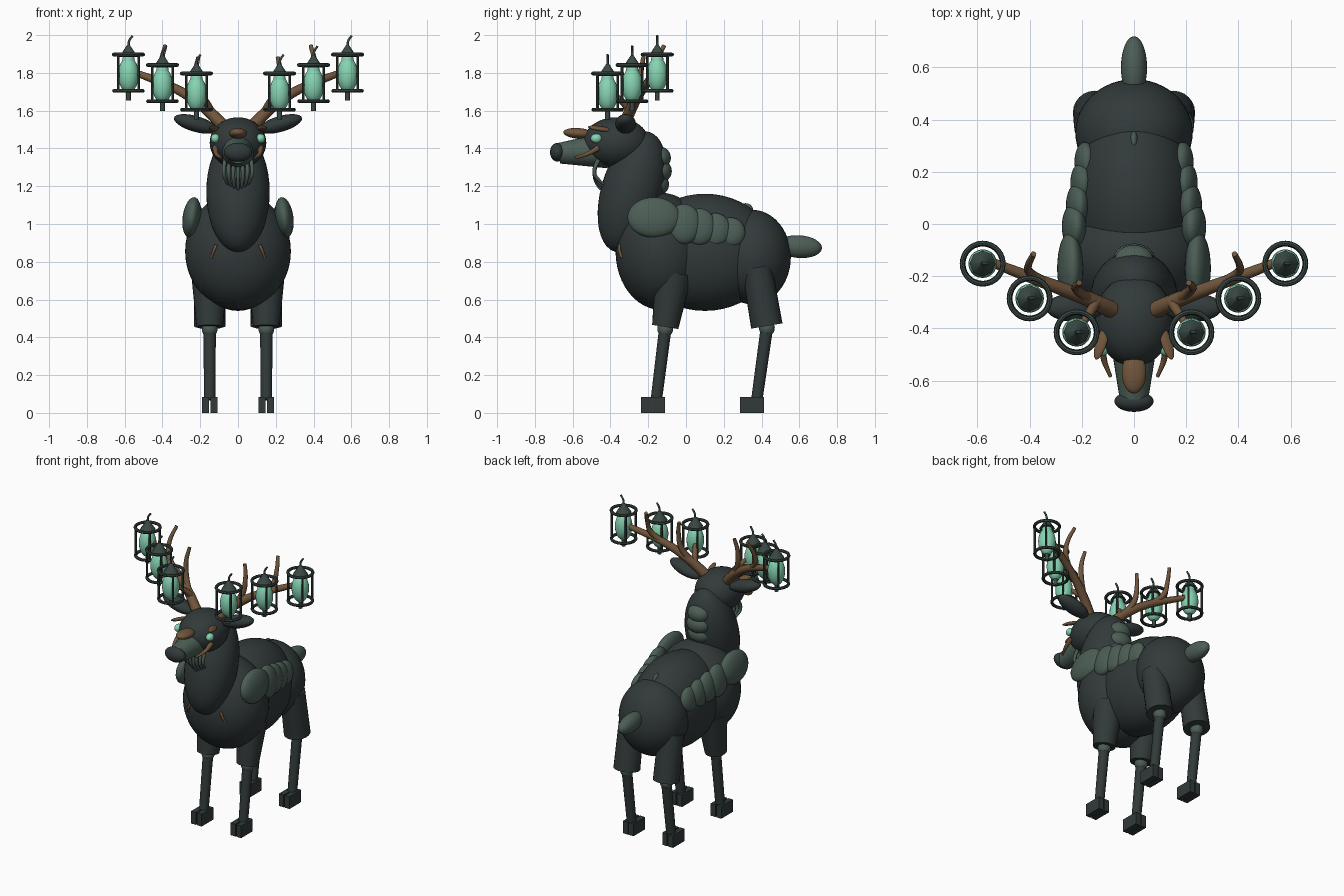
import bpy, bmesh, math
from mathutils import Vector, Matrix, Euler

if "Cube" in bpy.data.objects:
    bpy.data.objects.remove(bpy.data.objects["Cube"])


def material(name, r, g, b):
    m = bpy.data.materials.new(name)
    m.diffuse_color = (r, g, b, 1)
    m.use_nodes = True
    m.node_tree.nodes["Principled BSDF"].inputs["Base Color"].default_value = m.diffuse_color
    return m


HIDE = material("dark_hide", 0.032, 0.042, 0.042)
MOSS = material("moss", 0.072, 0.112, 0.092)
HORN = material("horn_brown", 0.165, 0.092, 0.045)
GLOW = material("glow_green", 0.24, 0.66, 0.45)
IRON = material("lantern_iron", 0.042, 0.066, 0.058)


def finish(name, bm, mat):
    me = bpy.data.meshes.new(name)
    bmesh.ops.recalc_face_normals(bm, faces=bm.faces)
    bm.to_mesh(me)
    bm.free()
    me.materials.append(mat)
    ob = bpy.data.objects.new(name, me)
    bpy.context.collection.objects.link(ob)
    smooth(ob)
    return ob


def smooth(ob):
    bpy.ops.object.select_all(action='DESELECT')
    ob.select_set(True)
    bpy.context.view_layer.objects.active = ob
    bpy.ops.object.shade_smooth_by_angle(angle=math.radians(40))


def ellipsoid(name, loc, radii, mat, rot=(0, 0, 0), seg=32):
    bm = bmesh.new()
    m = (Matrix.Translation(loc) @ Euler([math.radians(a) for a in rot]).to_matrix().to_4x4()
         @ Matrix.Diagonal((*radii, 1)))
    bmesh.ops.create_uvsphere(bm, u_segments=seg, v_segments=seg // 2, radius=1, matrix=m)
    return finish(name, bm, mat)


def cone(name, a, b, ra, rb, mat, seg=20):
    a, b = Vector(a), Vector(b)
    d = b - a
    m = Matrix.Translation((a + b) / 2) @ d.to_track_quat('Z', 'Y').to_matrix().to_4x4()
    bm = bmesh.new()
    bmesh.ops.create_cone(bm, cap_ends=True, segments=seg, radius1=ra, radius2=rb,
                          depth=d.length, matrix=m)
    return finish(name, bm, mat)


def box(name, loc, size, mat):
    bm = bmesh.new()
    bmesh.ops.create_cube(bm, size=1, matrix=Matrix.Translation(loc) @ Matrix.Diagonal((*size, 1)))
    return finish(name, bm, mat)


def tube(name, pts, r0, r1, mat):
    cu = bpy.data.curves.new(name, 'CURVE')
    cu.dimensions = '3D'
    cu.bevel_depth = 1
    cu.bevel_resolution = 3
    cu.resolution_u = 6
    cu.use_fill_caps = True
    sp = cu.splines.new('BEZIER')
    sp.bezier_points.add(len(pts) - 1)
    for i, (bp, p) in enumerate(zip(sp.bezier_points, pts)):
        bp.co = p
        bp.handle_left_type = bp.handle_right_type = 'AUTO'
        bp.radius = r0 + (r1 - r0) * i / (len(pts) - 1)
    cu.materials.append(mat)
    ob = bpy.data.objects.new(name, cu)
    bpy.context.collection.objects.link(ob)
    bpy.ops.object.select_all(action='DESELECT')
    ob.select_set(True)
    bpy.context.view_layer.objects.active = ob
    bpy.ops.object.convert(target='MESH')
    smooth(bpy.context.object)


def ring(name, loc, major, minor, mat):
    bpy.ops.mesh.primitive_torus_add(location=loc, major_radius=major, minor_radius=minor,
                                     major_segments=28, minor_segments=8)
    ob = bpy.context.object
    ob.name = name
    ob.data.materials.append(mat)
    smooth(ob)


# Trunk, neck and head
ellipsoid("torso", (0, 0.1, 0.85), (0.24, 0.37, 0.31), HIDE, seg=48)
ellipsoid("chest", (0, -0.13, 0.855), (0.28, 0.243, 0.31), HIDE, seg=48)
ellipsoid("hips", (0, 0.35, 0.825), (0.225, 0.205, 0.25), HIDE, seg=48)
ellipsoid("neck", (0, -0.285, 1.17), (0.168, 0.165, 0.33), HIDE, rot=(-16, 0, 0), seg=40)
ellipsoid("head", (0, -0.37, 1.43), (0.15, 0.175, 0.135), HIDE, seg=40)
cone("snout", (0, -0.42, 1.39), (0, -0.67, 1.375), 0.095, 0.055, MOSS, 28)
ellipsoid("nose", (0, -0.68, 1.38), (0.075, 0.04, 0.05), HIDE)
ellipsoid("snout_ridge", (0, -0.57, 1.48), (0.047, 0.08, 0.028), HORN, rot=(-4, 0, 0))
ellipsoid("tail", (0, 0.6, 0.88), (0.05, 0.12, 0.06), MOSS, rot=(-4, 0, 0))

# Nape tufts and the small fin on the back
for z, y, r in ((1.35, -0.14, 0.075), (1.28, -0.135, 0.08), (1.21, -0.15, 0.08)):
    ellipsoid("nape_tuft", (0, y, z), (r, 0.06, 0.06), MOSS)
ellipsoid("back_fin", (0, 0.315, 1.075), (0.016, 0.04, 0.035), MOSS)

# Beard strands
for i in range(7):
    x = (i - 3) * 0.025
    low = 1.175 + 0.012 * abs(i - 3)
    tube("beard_strand", [(x * 0.9, -0.46, 1.35), (x, -0.485, 1.27),
                          (x * 0.85, -0.46, low + 0.02), (x * 0.7, -0.435, low)], 0.012, 0.007, MOSS)

for s in (1, -1):
    # Face details
    ellipsoid("eye", (s * 0.12, -0.475, 1.453), (0.024, 0.03, 0.025), GLOW)
    ellipsoid("brow", (s * 0.125, -0.455, 1.505), (0.022, 0.068, 0.012), HORN, rot=(-8, s * 20, s * 15))
    tube("cheek_tusk", [(s * 0.12, -0.46, 1.405), (s * 0.115, -0.52, 1.372),
                        (s * 0.09, -0.585, 1.35)], 0.016, 0.007, HORN)
    ellipsoid("ear", (s * 0.225, -0.32, 1.53), (0.118, 0.055, 0.042), HIDE, rot=(0, -s * 16, 0))

    # Flank plates, shrinking toward the rear
    ellipsoid("shoulder_plate", (s * 0.245, -0.17, 1.035), (0.048, 0.14, 0.108), MOSS, rot=(0, -s * 8, 0))
    for i in range(4):
        ellipsoid("flank_plate", (s * (0.23 - 0.014 * i), -0.01 + 0.083 * i, 1.0 - 0.015 * i),
                  (0.045 - 0.002 * i, 0.09 - 0.005 * i, 0.107 - 0.009 * i), MOSS, rot=(0, -s * 8, 0))
    # Chest scar
    tube("chest_scar", [(s * 0.115, -0.352, 0.89), (s * 0.13, -0.352, 0.855),
                        (s * 0.142, -0.338, 0.82)], 0.009, 0.007, HORN)

    # Legs: upper, knee, shin, split hoof
    for part, top, knee, ankle, hoof, rt, rb in (
            ("front", (-0.065, 0.74), (-0.11, 0.455), (-0.157, 0.07), -0.175, 0.098, 0.07),
            ("hind", (0.375, 0.77), (0.428, 0.46), (0.375, 0.07), 0.35, 0.08, 0.084)):
        x = s * 0.15
        cone(part + "_thigh", (x, *top), (x, *knee), rt, rb, HIDE, 24)
        ellipsoid(part + "_knee", (x, knee[0], knee[1] - 0.01), (0.042, 0.042, 0.045), MOSS, seg=20)
        cone(part + "_shin", (x, knee[0], knee[1] - 0.01), (x, *ankle), 0.033, 0.03, HIDE)
        for t in (-1, 1):
            box(part + "_hoof", (x + t * 0.022, hoof, 0.042), (0.037, 0.126, 0.084), HIDE)

    # Antler beam and tines
    tube("antler_beam", [(s * 0.07, -0.335, 1.51), (s * 0.17, -0.29, 1.61), (s * 0.3, -0.24, 1.70),
                         (s * 0.46, -0.18, 1.77), (s * 0.6, -0.125, 1.82)], 0.034, 0.016, HORN)
    tube("inner_tine", [(s * 0.17, -0.29, 1.61), (s * 0.215, -0.255, 1.70), (s * 0.225, -0.24, 1.80),
                        (s * 0.21, -0.225, 1.885)], 0.022, 0.011, HORN)
    tube("outer_tine", [(s * 0.34, -0.225, 1.72), (s * 0.40, -0.185, 1.79), (s * 0.405, -0.16, 1.86),
                        (s * 0.385, -0.115, 1.945)], 0.02, 0.011, HORN)
    tube("forward_tine", [(s * 0.14, -0.29, 1.59), (s * 0.17, -0.34, 1.65),
                          (s * 0.21, -0.40, 1.70)], 0.022, 0.012, HORN)

    # Lanterns
    for x, y, z in ((0.22, -0.415, 1.605), (0.4, -0.285, 1.65), (0.58, -0.152, 1.705)):
        x *= s
        ring("lantern_top_ring", (x, y, z + 0.192), 0.078, 0.01, IRON)
        ring("lantern_base_ring", (x, y, z), 0.076, 0.01, IRON)
        for k in range(4):
            a = math.pi / 4 + k * math.pi / 2
            px, py = x + 0.076 * math.cos(a), y + 0.076 * math.sin(a)
            cone("lantern_post", (px, py, z), (px, py, z + 0.192), 0.007, 0.007, IRON, 8)
        cone("lantern_roof", (x, y, z + 0.178), (x, y, z + 0.242), 0.05, 0.008, IRON, 8)
        tube("lantern_hook", [(x, y, z + 0.235), (x + 0.004, y, z + 0.265),
                              (x + 0.022, y, z + 0.292)], 0.007, 0.006, IRON)
        cone("lantern_foot", (x, y, z - 0.052), (x, y, z + 0.01), 0.013, 0.013, IRON, 10)
        ellipsoid("lantern_flame", (x, y, z + 0.085), (0.055, 0.055, 0.095), GLOW, seg=20)
        ellipsoid("lantern_flame_tip", (x, y, z + 0.155), (0.034, 0.034, 0.05), GLOW, seg=16)
